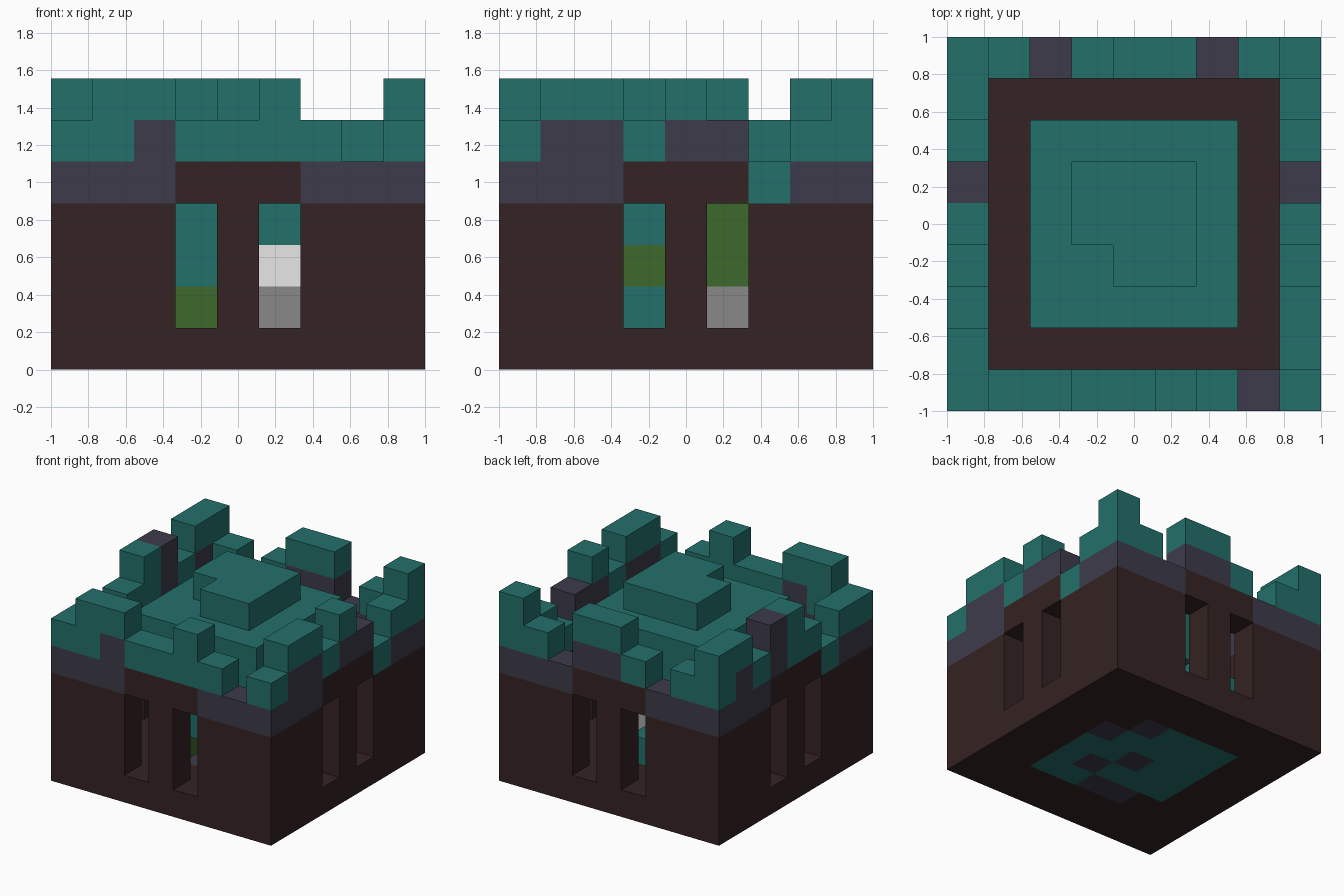
import bpy
import bmesh
from mathutils import Vector

cube = bpy.data.objects.get("Cube")
if cube:
    bpy.data.objects.remove(cube)

N = 9                 # blocks along each side
S = 2 / N             # block size
LAST = N - 1


def linear(c):
    c /= 255
    return c / 12.92 if c <= 0.04045 else ((c + 0.055) / 1.055) ** 2.4


def material(name, hexcode):
    rgba = [linear(v) for v in bytes.fromhex(hexcode)] + [1]
    m = bpy.data.materials.new(name)
    m.use_nodes = True
    m.diffuse_color = rgba
    bsdf = next(n for n in m.node_tree.nodes if n.type == 'BSDF_PRINCIPLED')
    bsdf.inputs["Base Color"].default_value = rgba
    bsdf.inputs["Roughness"].default_value = 0.9
    return m


MATS = {
    "T": material("teal_stone", "23706a"),
    "B": material("dark_brown_brick", "352323"),
    "S": material("slate", "3d3b4a"),
    "G": material("moss_green", "3c6a2c"),
    "L": material("light_grey", "888888"),
    "W": material("white", "ffffff"),
}

parts = {name: {} for name in
         ("floor", "walls", "battlements", "inner_core", "roof", "roof_cap")}
ring = range(N)
core = range(2, 7)
cap = range(3, 6)

# Floor slab with a coloured patch under the core
slate_floor = {(6, 5), (5, 6), (5, 3), (4, 4), (4, 2), (3, 2)}
open_corners = {(2, 2), (6, 6)}
for i in ring:
    for j in ring:
        inside = i in core and j in core and (i, j) not in open_corners
        colour = "S" if (i, j) in slate_floor else "T" if inside else "B"
        parts["floor"][i, j, 0] = colour

# Outer walls with two tall slits on each side
for t in ring:
    if t in (3, 5):
        continue
    for k in (1, 2, 3):
        for cell in ((t, 0), (t, LAST), (0, t), (LAST, t)):
            parts["walls"][cell + (k,)] = "B"

# Battlements: each word is one column, bottom to top
front = "ST STT SST BT BT BTT ST S ST".split()
back = "STT ST S BT BST BST S ST STT".split()
plus_x = "ST SST SST BT BST BS T ST STT".split()
minus_x = "ST ST T BT BTT BSS ST SST STT".split()
for t in ring:
    for (i, j), stack in (((t, 0), front[t]), ((t, LAST), back[t]),
                          ((LAST, t), plus_x[t]), ((0, t), minus_x[t])):
        for k, colour in enumerate(stack):
            parts["battlements"][i, j, 4 + k] = colour

# Inner core, set apart from the walls by an open moat
accents = {(3, 2, 1): "G", (5, 2, 1): "L", (6, 5, 1): "L", (6, 3, 2): "G",
           (6, 5, 2): "G", (6, 5, 3): "G", (5, 2, 2): "W", (5, 6, 2): "W"}
gaps = {(4, 2, 1), (4, 6, 2), (2, 6, 3), (2, 6, 4)}
for i in core:
    for j in core:
        for k in range(1, 5):
            if (i, j) not in open_corners and (i, j, k) not in gaps:
                parts["inner_core"][i, j, k] = accents.get((i, j, k), "T")
        parts["roof"][i, j, 5] = "T"

# Raised roof cap with one corner notched out
for i in cap:
    for j in cap:
        if (i, j) != (3, 3):
            parts["roof_cap"][i, j, 6] = "T"

filled = set().union(*parts.values())


def build(name, cells):
    """Make one object from blocks, keeping only the exposed sides."""
    bm = bmesh.new()
    verts = {}
    slots = sorted(set(cells.values()))

    def vert(p):
        key = tuple(p)
        if key not in verts:
            x, y, z = key
            verts[key] = bm.verts.new((x * S - 1, y * S - 1, z * S))
        return verts[key]

    for cell, colour in cells.items():
        for axis in range(3):
            for side in (0, 1):
                neighbour = list(cell)
                neighbour[axis] += 2 * side - 1
                if tuple(neighbour) in filled:
                    continue
                u, v = (axis + 1) % 3, (axis + 2) % 3
                corners = []
                for du, dv in ((0, 0), (1, 0), (1, 1), (0, 1)):
                    p = list(cell)
                    p[axis] += side
                    p[u] += du
                    p[v] += dv
                    corners.append(vert(p))
                if not side:
                    corners.reverse()
                face = bm.faces.new(corners)
                face.material_index = slots.index(colour)

    mesh = bpy.data.meshes.new(name)
    bm.to_mesh(mesh)
    bm.free()
    for s in slots:
        mesh.materials.append(MATS[s])
    bpy.context.collection.objects.link(bpy.data.objects.new(name, mesh))


for name, cells in parts.items():
    build(name, cells)
